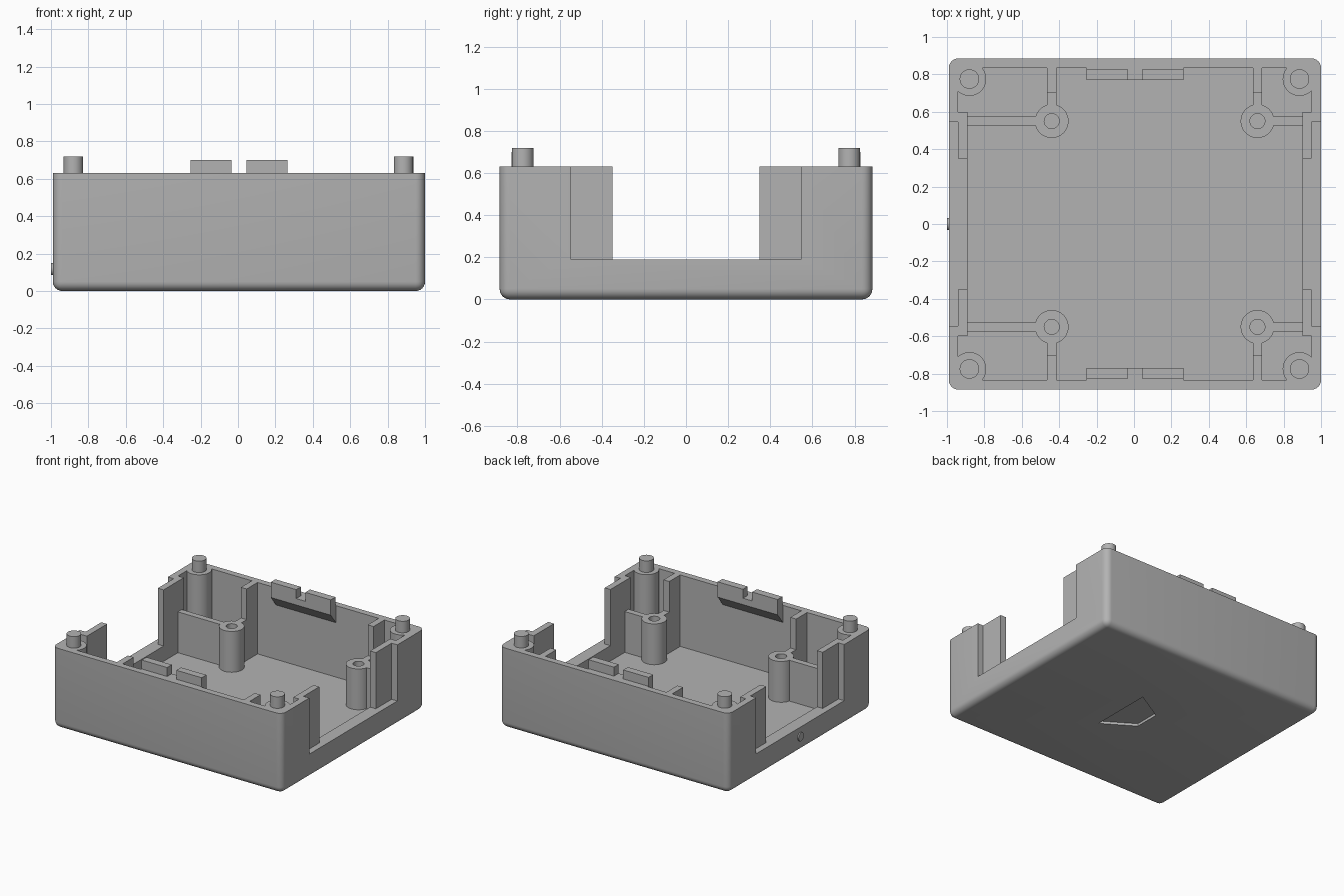
import bpy, bmesh, math

old = bpy.data.objects.get("Cube")
if old:
    bpy.data.objects.remove(old, do_unlink=True)

grey = bpy.data.materials.new("plain grey plastic")
grey.use_nodes = True
colour = (0.45, 0.45, 0.45, 1)
grey.diffuse_color = colour
grey.node_tree.nodes["Principled BSDF"].inputs["Base Color"].default_value = colour

# Main measures
LEFT, RIGHT, DEPTH, TOP = -0.99, 1.0, 0.885, 0.63
WALL, FLOOR, SILL, POST = 0.05, 0.07, 0.19, 0.39


def finish(name, bm):
    """Turn a bmesh into a named, shaded object."""
    bmesh.ops.recalc_face_normals(bm, faces=bm.faces)
    mesh = bpy.data.meshes.new(name)
    bm.to_mesh(mesh)
    bm.free()
    mesh.materials.append(grey)
    obj = bpy.data.objects.new(name, mesh)
    bpy.context.scene.collection.objects.link(obj)
    return obj


def box_mesh(x, y, z):
    """Box from three ranges, each given in either order."""
    bm = bmesh.new()
    bmesh.ops.create_cube(bm, size=1)
    for v in bm.verts:
        v.co = [r[0] if c < 0 else r[1] for c, r in zip(v.co, (x, y, z))]
    return bm


def box(name, x, y, z):
    return finish(name, box_mesh(x, y, z))


def prism(name, points, direction):
    """Extrude a flat outline along a direction."""
    bm = bmesh.new()
    face = bm.faces.new([bm.verts.new(p) for p in points])
    moved = bmesh.ops.extrude_face_region(bm, geom=[face])["geom"]
    verts = [g for g in moved if isinstance(g, bmesh.types.BMVert)]
    bmesh.ops.translate(bm, verts=verts, vec=direction)
    return finish(name, bm)


def lathe(name, profile, x, y):
    """Turn a radius and height profile about a vertical axis."""
    bm = bmesh.new()
    verts = [bm.verts.new((r, 0, z)) for r, z in profile]
    edges = [bm.edges.new(pair) for pair in zip(verts, verts[1:])]
    bmesh.ops.spin(bm, geom=verts + edges, cent=(0, 0, 0), axis=(0, 0, 1),
                   angle=math.tau, steps=40, use_merge=False)
    bmesh.ops.remove_doubles(bm, verts=bm.verts, dist=0.0005)
    bmesh.ops.translate(bm, verts=bm.verts, vec=(x, y, 0))
    obj = finish(name, bm)
    smooth(obj)
    return obj


def smooth(obj):
    bpy.ops.object.select_all(action="DESELECT")
    bpy.context.view_layer.objects.active = obj
    obj.select_set(True)
    bpy.ops.object.shade_smooth_by_angle(angle=math.radians(35))


def cut(obj, cutter):
    """Subtract a cutter and remove it."""
    mod = obj.modifiers.new("cut", "BOOLEAN")
    mod.operation, mod.solver, mod.object = "DIFFERENCE", "EXACT", cutter
    bpy.context.view_layer.objects.active = obj
    bpy.ops.object.modifier_apply(modifier=mod.name)
    bpy.data.objects.remove(cutter, do_unlink=True)


# Rounded tray with open top
bm = box_mesh((LEFT, RIGHT), (-DEPTH, DEPTH), (0, TOP))
lower = [e for e in bm.edges if any(v.co.z < 0.01 for v in e.verts)]
bmesh.ops.bevel(bm, geom=lower, offset=0.05, segments=6, profile=0.5, affect="EDGES")
tray = finish("tray", bm)
cut(tray, box("cavity_cutter", (LEFT + WALL, RIGHT - WALL),
              (WALL - DEPTH, DEPTH - WALL), (FLOOR, 1)))
# Wide openings in both side walls
cut(tray, box("opening_cutter", (-2, 2), (-0.545, 0.545), (SILL, 1)))
# Shallow tapered recess in the underside
outline = [(0.12, -0.25), (0.12, 0.24), (-0.12, 0.1), (-0.12, -0.1)]
cut(tray, prism("recess_cutter", [(x, y, -0.1) for x, y in outline], (0, 0, 0.12)))
smooth(tray)

# Side sills, guide plates, corner pegs, screw posts and ribs
for side, wall_x, step, peg_x, post_x in (("right", LEFT, 1, -0.88, -0.44),
                                          ("left", RIGHT, -1, 0.885, 0.66)):
    inner = wall_x + step * WALL
    plate_x = inner + step * WALL
    box(side + "_sill", (inner, plate_x), (-0.56, 0.56), (FLOOR - 0.01, SILL))
    for end, s in (("front", -1), ("back", 1)):
        tag = end + "_" + side
        box(tag + "_guide_plate", (inner, plate_x), (s * 0.35, s * 0.6), (FLOOR - 0.01, TOP))
        lathe(tag + "_corner_peg", [(0, 0.05), (0.09, 0.05), (0.09, TOP), (0.052, TOP),
                                    (0.052, 0.72), (0, 0.72)], peg_x, s * 0.775)
        lathe(tag + "_screw_post", [(0, 0.05), (0.09, 0.05), (0.09, POST), (0.04, POST),
                                    (0.04, 0.1), (0, 0.1)], post_x, s * 0.55)
        box(tag + "_side_rib", (plate_x, post_x - step * 0.075),
            (s * 0.527, s * 0.575), (FLOOR - 0.01, POST))
        across = (post_x - 0.025, post_x + 0.025)
        box(tag + "_low_rib", across, (s * 0.625, s * 0.7), (FLOOR - 0.01, POST))
        box(tag + "_tall_rib", across, (s * 0.7, s * 0.84), (FLOOR - 0.01, TOP))

# Wedge ledges with paired tabs on the front and back walls
for end, s in (("front", -1), ("back", 1)):
    wedge = [(0.77, 0.58), (0.77, TOP), (0.84, TOP), (0.84, 0.49)]
    prism(end + "_clip_ledge", [(-0.255, s * y, z) for y, z in wedge], (0.52, 0, 0))
    for name, x in (("right", (-0.255, -0.035)), ("left", (0.045, 0.265))):
        box(end + "_" + name + "_clip_tab", x, (s * 0.77, s * 0.828), (TOP - 0.01, 0.7))

# Small round button on the right wall
bm = bmesh.new()
bmesh.ops.create_cone(bm, cap_ends=True, segments=24, radius1=0.033, radius2=0.033, depth=0.02)
for v in bm.verts:
    v.co = (LEFT + v.co.z, v.co.x, 0.117 + v.co.y)
smooth(finish("side_button", bm))
